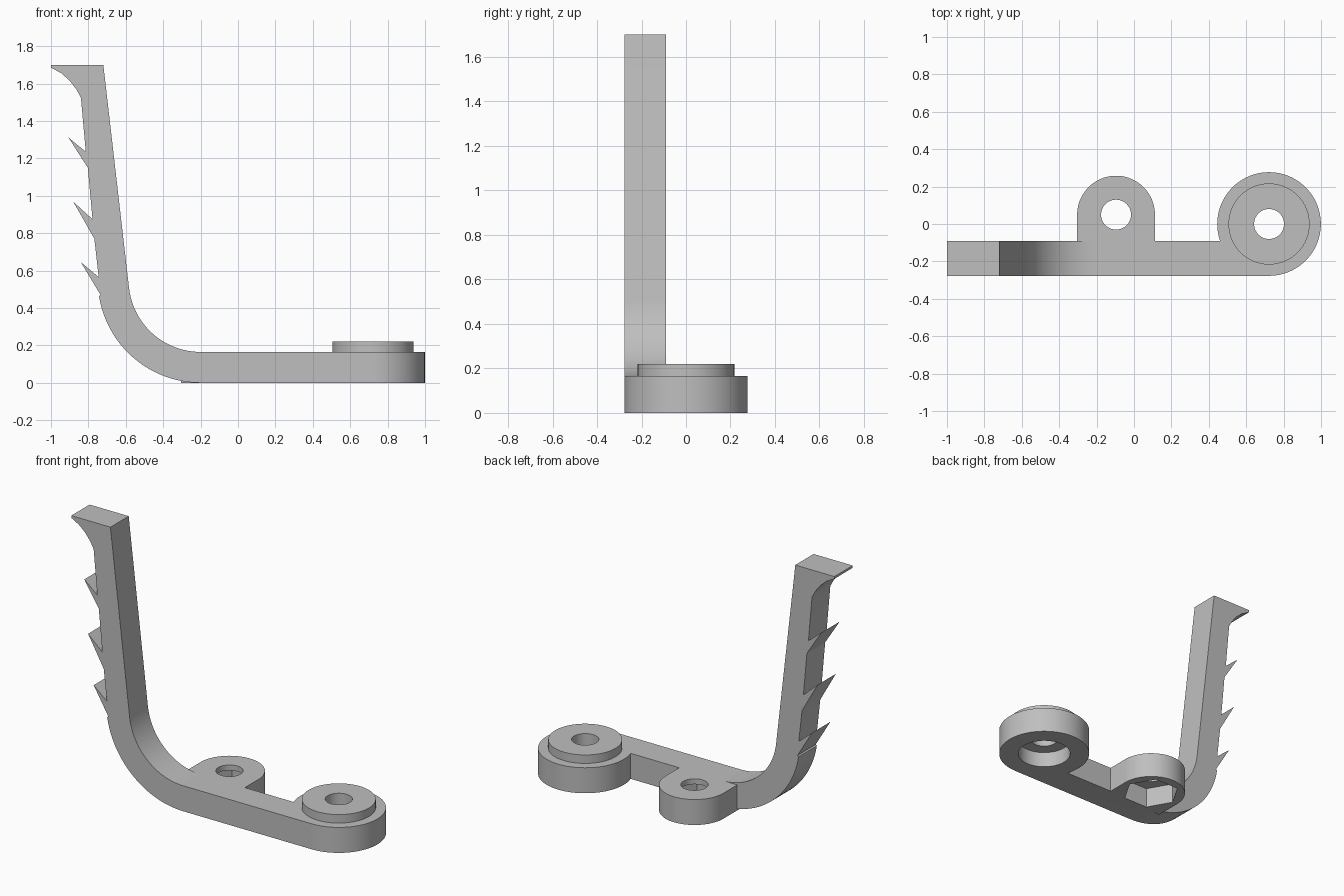
import bpy
import bmesh
from math import cos, sin, radians

if "Cube" in bpy.data.objects:
    bpy.data.objects.remove(bpy.data.objects["Cube"], do_unlink=True)

grey = bpy.data.materials.new("plain_grey")
grey.use_nodes = True
colour = (0.52, 0.52, 0.52, 1)
grey.diffuse_color = colour
grey.node_tree.nodes["Principled BSDF"].inputs["Base Color"].default_value = colour


def arc(cx, cy, r, start, end, n):
    """Points along an arc, angles in degrees."""
    angles = [radians(start + (end - start) * i / n) for i in range(n + 1)]
    return [(cx + r * cos(a), cy + r * sin(a)) for a in angles]


def prism(name, points, low, high, along_y=False):
    """Extrude a closed outline along z, or an xz outline along y."""
    bm = bmesh.new()
    place = (lambda p: (p[0], low, p[1])) if along_y else (lambda p: (p[0], p[1], low))
    face = bm.faces.new([bm.verts.new(place(p)) for p in points])
    ext = bmesh.ops.extrude_face_region(bm, geom=[face])
    step = (0, high - low, 0) if along_y else (0, 0, high - low)
    moved = [g for g in ext["geom"] if isinstance(g, bmesh.types.BMVert)]
    bmesh.ops.translate(bm, verts=moved, vec=step)
    bmesh.ops.recalc_face_normals(bm, faces=bm.faces)
    mesh = bpy.data.meshes.new(name)
    bm.to_mesh(mesh)
    bm.free()
    obj = bpy.data.objects.new(name, mesh)
    bpy.context.collection.objects.link(obj)
    mesh.materials.append(grey)
    return obj


def disc(name, centre, r, low, high, sides=64):
    return prism(name, arc(*centre, r, 0, 360, sides)[:-1], low, high)


def combine(body, tool, operation):
    """Apply a boolean and discard its tool."""
    tool.hide_render = True
    mod = body.modifiers.new("join", "BOOLEAN")
    mod.operation, mod.object, mod.solver = operation, tool, "EXACT"
    bpy.context.view_layer.objects.active = body
    bpy.ops.object.modifier_apply(modifier=mod.name)
    bpy.data.objects.remove(tool, do_unlink=True)


FRONT, BACK, THICK = -0.277, -0.09, 0.165
big = (0.722, 0.0)
small = (-0.096, 0.05)

# Bent arm: base bar, bend, leaning upright, barbs and flared hook tip
barbs = [(-0.735, 0.47), (-0.84, 0.645), (-0.745, 0.565),
         (-0.768, 0.77), (-0.88, 0.967), (-0.778, 0.875),
         (-0.803, 1.15), (-0.907, 1.312), (-0.814, 1.235)]
tip = [(-0.84, 1.525), (-0.865, 1.57), (-0.9, 1.615), (-0.945, 1.655),
       (-1.0, 1.685), (-1.0, 1.70), (-0.72, 1.70)]
outline = [(big[0], 0)] + arc(-0.2, 0.55, 0.55, 270, 189, 24) + barbs + tip
outline += arc(-0.2, 0.55, 0.385, 186.5, 270, 24) + [(big[0], THICK)]
body = prism("barbed_bracket", outline, FRONT, BACK, along_y=True)

# Small lug with a rounded back, overlapping the bar
lug = arc(*small, 0.208, 0, 180, 40)
lug += [(lug[-1][0], BACK - 0.03), (lug[0][0], BACK - 0.03)]
combine(body, prism("small_lug", lug, 0, THICK), "UNION")

# Large round boss with a raised collar
combine(body, disc("large_boss", big, 0.277, 0, THICK, 96), "UNION")
combine(body, disc("raised_collar", big, 0.217, THICK - 0.05, 0.22), "UNION")

# Through holes, the round recess and the hexagonal nut pocket underneath
for centre in (big, small):
    combine(body, disc("screw_hole", centre, 0.08, -0.1, 0.4, 48), "DIFFERENCE")
combine(body, disc("round_recess", big, 0.16, -0.1, 0.1), "DIFFERENCE")
combine(body, disc("nut_pocket", small, 0.172, -0.1, 0.13, 6), "DIFFERENCE")

# Smooth curved walls, keep the edges crisp
bpy.ops.object.select_all(action="DESELECT")
body.select_set(True)
bpy.context.view_layer.objects.active = body
bpy.ops.object.shade_smooth_by_angle(angle=radians(25))
